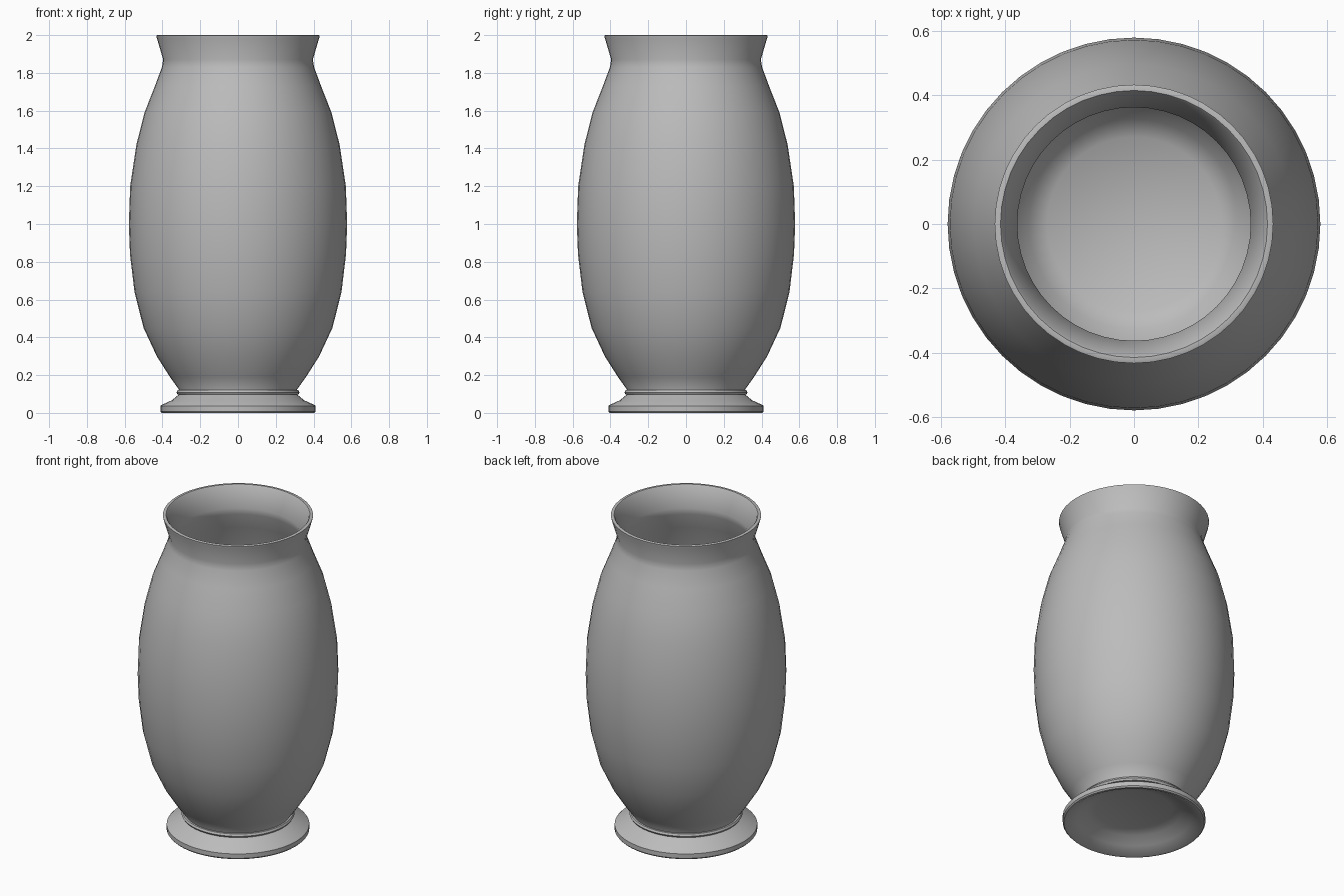
import bpy, bmesh, math

cube = bpy.data.objects.get("Cube")
if cube:
    bpy.data.objects.remove(cube, do_unlink=True)

clay = bpy.data.materials.new("grey_clay")
clay.use_nodes = True
COLOUR = (0.5, 0.5, 0.5, 1)
clay.diffuse_color = COLOUR
clay.node_tree.nodes["Principled BSDF"].inputs["Base Color"].default_value = COLOUR


def lathe(name, profile, angle, segments=48):
    """Turn a (radius, height) profile about the z axis."""
    bm = bmesh.new()
    verts = [bm.verts.new((r, 0, z)) for r, z in profile]
    edges = [bm.edges.new(pair) for pair in zip(verts, verts[1:])]
    bmesh.ops.spin(bm, geom=verts + edges, cent=(0, 0, 0), axis=(0, 0, 1),
                   angle=math.tau, steps=segments, use_merge=True)
    bmesh.ops.remove_doubles(bm, verts=bm.verts, dist=0.0005)
    bmesh.ops.recalc_face_normals(bm, faces=bm.faces)
    mesh = bpy.data.meshes.new(name)
    bm.to_mesh(mesh)
    bm.free()
    mesh.materials.append(clay)
    obj = bpy.data.objects.new(name, mesh)
    bpy.context.collection.objects.link(obj)
    bpy.ops.object.select_all(action="DESELECT")
    obj.select_set(True)
    bpy.context.view_layer.objects.active = obj
    bpy.ops.object.shade_smooth_by_angle(angle=math.radians(angle))


# Hollow body: outer wall upward, flared lip, inner wall down to the floor
outer = [(0.31, 0.12), (0.36, 0.19), (0.43, 0.3), (0.5, 0.45), (0.548, 0.64),
         (0.572, 0.84), (0.578, 1.0), (0.571, 1.2), (0.538, 1.42),
         (0.495, 1.59), (0.44, 1.73), (0.403, 1.83), (0.396, 1.87)]
lip = [(0.43, 1.985), (0.432, 1.998), (0.428, 2.0), (0.414, 2.0), (0.408, 1.992)]
inner = [(r - 0.034, z) for r, z in reversed(outer[1:])]
body = [(0, 0.11), (0.31, 0.11)] + outer + lip + inner + [(0.27, 0.15), (0, 0.14)]
lathe("vase_body", body, 40)

# Small ring where the body meets the foot
lathe("foot_ring", [(0.29, 0.095), (0.319, 0.097), (0.326, 0.108),
                    (0.32, 0.12), (0.29, 0.123)], 50)

# Flared foot with a hollow underside
lathe("foot", [(0.29, 0.11), (0.31, 0.1), (0.35, 0.067), (0.405, 0.042),
               (0.411, 0.036), (0.411, 0.008), (0.404, 0), (0.39, 0),
               (0.33, 0.035), (0.27, 0.07), (0.22, 0.085), (0, 0.09)], 40)
